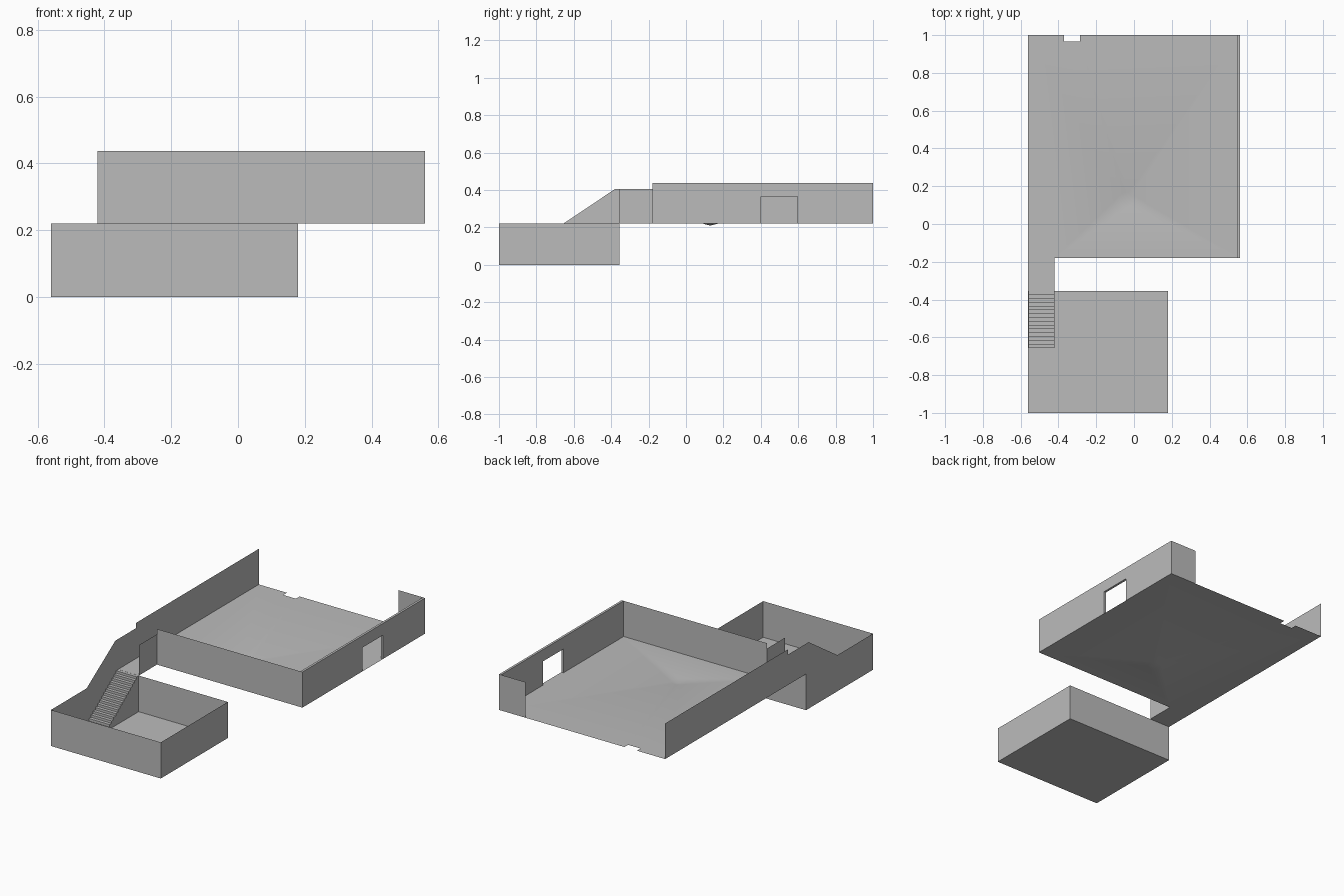
import bpy, bmesh
from math import cos, sin, tau

cube = bpy.data.objects.get("Cube")
if cube:
    bpy.data.objects.remove(cube, do_unlink=True)

grey = bpy.data.materials.new("plain_grey")
grey.use_nodes = True
colour = (0.5, 0.5, 0.5, 1)
grey.diffuse_color = colour
grey.node_tree.nodes["Principled BSDF"].inputs["Base Color"].default_value = colour

# Main dimensions
LEFT, RIGHT, FRONT, BACK = 0.56, -0.56, -1.0, 1.0
ROOM_X, ROOM_Y = 0.18, -0.355      # lower room far side and back
HALL_Y, STAIR_X = -0.18, -0.42     # front of upper hall, inner side of stairs
DECK, TOP, RAIL = 0.22, 0.437, 0.405
STAIR_Y, STEPS = -0.657, 15


def finish(name, bm):
    mesh = bpy.data.meshes.new(name)
    bm.to_mesh(mesh)
    bm.free()
    mesh.materials.append(grey)
    obj = bpy.data.objects.new(name, mesh)
    bpy.context.collection.objects.link(obj)
    return obj


def sheet(name, points, thick=None):
    """One flat polygon, optionally extruded along x."""
    bm = bmesh.new()
    face = bm.faces.new([bm.verts.new(p) for p in points])
    if thick:
        out = bmesh.ops.extrude_face_region(bm, geom=[face], use_keep_orig=True)
        moved = [v for v in out["geom"] if isinstance(v, bmesh.types.BMVert)]
        bmesh.ops.translate(bm, verts=moved, vec=(thick, 0, 0))
        bmesh.ops.recalc_face_normals(bm, faces=bm.faces)
    return finish(name, bm)


def wall_x(name, x0, x1, y, z0, z1):
    return sheet(name, [(x0, y, z0), (x1, y, z0), (x1, y, z1), (x0, y, z1)])


def wall_y(name, x, profile, thick=None):
    return sheet(name, [(x, y, z) for y, z in profile], thick)


# Lower room
sheet("lower_floor", [(RIGHT, FRONT, 0), (ROOM_X, FRONT, 0),
                      (ROOM_X, ROOM_Y, 0), (RIGHT, ROOM_Y, 0)])
wall_x("lower_front_wall", RIGHT, ROOM_X, FRONT, 0, DECK)
wall_x("lower_back_wall", ROOM_X, RIGHT, ROOM_Y, 0, DECK)
wall_y("lower_left_wall", ROOM_X,
       [(FRONT, 0), (ROOM_Y, 0), (ROOM_Y, DECK), (FRONT, DECK)])

# Long side wall with sloped stair parapet
wall_y("right_side_wall", RIGHT,
       [(FRONT, DECK), (STAIR_Y, DECK), (-0.38, RAIL), (HALL_Y, RAIL), (HALL_Y, TOP),
        (BACK, TOP), (BACK, DECK), (ROOM_Y, DECK), (ROOM_Y, 0), (FRONT, 0)])

# Stairs
run, rise = (ROOM_Y - STAIR_Y) / STEPS, DECK / STEPS
steps = [(ROOM_Y - 0.001, 0.001), (STAIR_Y, 0.001)]
for i in range(STEPS):
    steps += [(STAIR_Y + i * run, (i + 1) * rise),
              (min(STAIR_Y + (i + 1) * run, ROOM_Y - 0.001), (i + 1) * rise)]
wall_y("stairs", RIGHT + 0.002, steps, STAIR_X - RIGHT - 0.002)

# Landing wall and upper hall walls
wall_y("landing_wall", STAIR_X,
       [(ROOM_Y, DECK), (HALL_Y, DECK), (HALL_Y, RAIL), (ROOM_Y, RAIL)])
wall_x("hall_front_wall", STAIR_X, LEFT, HALL_Y, DECK, TOP)
wall_x("hall_back_wall", LEFT, 0.38, BACK, DECK, TOP)
wall_y("hall_door_wall", LEFT,
       [(HALL_Y, DECK), (0.4, DECK), (0.4, 0.365), (0.595, 0.365), (0.595, DECK),
        (BACK, DECK), (BACK, TOP), (HALL_Y, TOP)], -0.014)

# Hall floor with landing, back notch and a shallow drain dip
bm = bmesh.new()
outline = [(RIGHT, ROOM_Y), (STAIR_X, ROOM_Y), (STAIR_X, HALL_Y), (LEFT, HALL_Y),
           (LEFT, BACK), (-0.285, BACK), (-0.285, 0.965), (-0.37, 0.965),
           (-0.37, BACK), (RIGHT, BACK)]
ring = [(-0.04 + 0.04 * cos(tau * i / 10), 0.13 + 0.04 * sin(tau * i / 10)) for i in range(10)]
loops = []
for pts in (outline, ring):
    verts = [bm.verts.new((x, y, DECK)) for x, y in pts]
    loops.append(verts)
    for a, b in zip(verts, verts[1:] + verts[:1]):
        bm.edges.new((a, b))
bmesh.ops.triangle_fill(bm, use_beauty=True, edges=bm.edges[:], normal=(0, 0, 1))
centre = bm.verts.new((-0.04, 0.13, DECK - 0.01))
rim = loops[1]
for a, b in zip(rim, rim[1:] + rim[:1]):
    # Remove any fill inside the dip before closing it with a cone
    for f in [f for f in bm.faces if all(v in rim for v in f.verts)]:
        bm.faces.remove(f)
for a, b in zip(rim, rim[1:] + rim[:1]):
    bm.faces.new((a, b, centre))
for f in bm.faces:
    if f.normal.z < 0:
        f.normal_flip()
    f.smooth = True
finish("hall_floor", bm)
